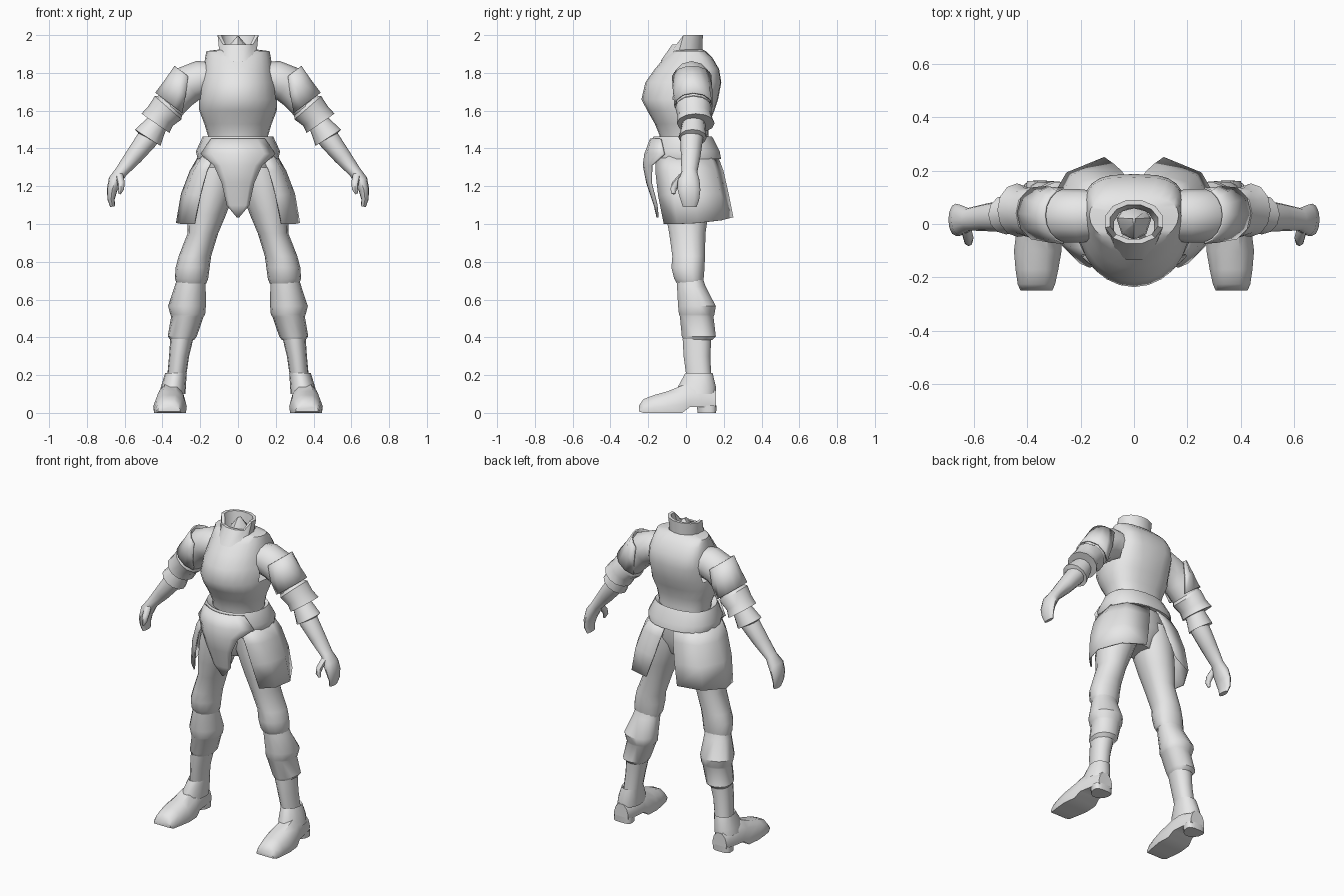
import bpy, bmesh, math
from mathutils import Vector

grey = bpy.data.materials.new("light grey")
grey.diffuse_color = (0.8, 0.8, 0.8, 1)


def finish(name, rows, closed=True, cap=(True, True), mirror=True, thick=0, angle=45, hole=None):
    """Skin rows of points into one smooth-shaded object."""
    bm = bmesh.new()
    grid = [[bm.verts.new(p) for p in row] for row in rows]
    n = len(rows[0])
    for a, b in zip(grid, grid[1:]):
        for i in range(n if closed else n - 1):
            j = (i + 1) % n
            bm.faces.new((a[i], a[j], b[j], b[i]))
    if closed:
        for end, use in zip((grid[0], grid[-1]), cap):
            if use:
                bm.faces.new(end)
    bmesh.ops.recalc_face_normals(bm, faces=bm.faces[:])
    if hole:
        gone = [f for f in bm.faces if hole(f.calc_center_median())]
        bmesh.ops.delete(bm, geom=gone, context='FACES')
    me = bpy.data.meshes.new(name)
    bm.to_mesh(me)
    bm.free()
    me.materials.append(grey)
    ob = bpy.data.objects.new(name, me)
    bpy.context.collection.objects.link(ob)
    if thick:
        s = ob.modifiers.new("thickness", 'SOLIDIFY')
        s.thickness = thick
        s.offset = 0
    if mirror:
        ob.modifiers.new("mirror", 'MIRROR')
    bpy.ops.object.select_all(action='DESELECT')
    bpy.context.view_layer.objects.active = ob
    ob.select_set(True)
    bpy.ops.object.shade_smooth_by_angle(angle=math.radians(angle))
    return ob


def stack(specs, n=14, back=2.0):
    """Level rings from (z, x centre, x radius, y front, y back[, back squareness])."""
    rows = []
    for z, xc, rx, yf, yb, *sq in specs:
        mid, row = (yf + yb) / 2 + 0.02, []
        for i in range(n):
            t = 2 * math.pi * i / n
            c, s = math.cos(t), math.sin(t)
            e = 2 / (sq[0] if sq else back) if s > 0 else 1
            x = math.copysign(abs(c) ** e, c) * rx
            y = s ** e * (yb - mid) if s > 0 else s * (mid - yf)
            row.append((xc + x, mid + y, z))
        rows.append(row)
    return rows


def limb(specs, n=12, arc=None):
    """Rings square to a path from (x, z, y, radius across, radius in y); arc gives half angles."""
    rows = []
    for k, (x, z, y, ru, rv) in enumerate(specs):
        a, b = specs[max(k - 1, 0)], specs[min(k + 1, len(specs) - 1)]
        d = Vector((b[0] - a[0], 0, b[1] - a[1])).normalized()
        u = Vector((-d.z, 0, d.x))
        if arc:
            ts = [-arc[k] + 2 * arc[k] * i / (n - 1) for i in range(n)]
        else:
            ts = [2 * math.pi * i / n for i in range(n)]
        rows.append([Vector((x, y, z)) + u * ru * math.cos(t) + Vector((0, rv * math.sin(t), 0))
                     for t in ts])
    return rows


OPEN = (False, False)

# Breastplate with flat shoulder straps and armholes
finish("torso", stack([
    (1.42, 0, .155, -.135, .12), (1.47, 0, .16, -.14, .118), (1.53, 0, .178, -.165, .122),
    (1.60, 0, .205, -.205, .15), (1.66, 0, .207, -.236, .17), (1.75, 0, .196, -.215, .187, 3.2),
    (1.82, 0, .183, -.165, .175, 3.6), (1.88, 0, .174, -.115, .14, 3.2), (1.915, 0, .167, -.08, .105),
    (1.925, 0, .09, -.07, .085)], n=24, back=2.5), mirror=False, cap=OPEN,
    hole=lambda c: abs(c.x) > .15 and 1.69 < c.z < 1.83 and -.04 < c.y < .1)

# Standing collar, cut low at the front
collar = []
for rx, ry, low in ((.1, .1, True), (.112, .084, False), (.092, .066, False), (.078, .07, True)):
    row = []
    for i in range(12):
        t = 2 * math.pi * (i + .5) / 12
        c, s = math.cos(t), math.sin(t)
        front = max(0, -s)
        z = (1.9 - .04 * front) if low else 2.0 - (.05 if s < -.5 else 0)
        row.append((rx * c, (-.01 - .03 * front if low else .008) + ry * s, z))
    collar.append(row)
finish("collar", collar, cap=OPEN, mirror=False, angle=35)

# Pointed neck stub inside the collar
finish("neck", stack([(1.9, 0, .065, -.06, .06), (1.93, 0, .06, -.055, .06),
                      (1.995, 0, .004, -.004, .004)], n=8), mirror=False, cap=(False, True))

# Belt
finish("belt", stack([
    (1.44, 0, .155, -.14, .11), (1.462, 0, .187, -.175, .14), (1.385, 0, .223, -.205, .18),
    (1.345, 0, .214, -.205, .187), (1.345, 0, .19, -.17, .16)], n=22, back=2.3),
    mirror=False, angle=40, cap=OPEN)

# Front tongue hanging from the belt: (z, half width, y)
tongue = []
for z, w, y in ((1.45, .14, -.185), (1.37, .195, -.215), (1.31, .125, -.223),
                (1.22, .085, -.205), (1.1, .058, -.165), (1.035, .004, -.15)):
    tongue.append([(w * f, y + 2.6 * (w * f) ** 2, z) for f in (-1, -.7, -.35, 0, .35, .7, 1)])
finish("front_tongue", tongue, closed=False, mirror=False, thick=.012)

# Skirt panels, split at the front and at the back
finish("skirt_panel", [
    [(.12, -.155, 1.37), (.18, -.09, 1.37), (.2, .04, 1.37), (.15, .125, 1.37), (.025, .165, 1.36)],
    [(.165, -.16, 1.28), (.232, -.085, 1.28), (.252, .045, 1.28), (.197, .155, 1.28), (.045, .195, 1.28)],
    [(.2, -.145, 1.15), (.275, -.065, 1.16), (.298, .05, 1.16), (.23, .18, 1.16), (.075, .222, 1.16)],
    [(.23, -.115, 1.0), (.3, -.045, 1.0), (.325, .06, 1.005), (.25, .19, 1.02), (.11, .247, 1.035)],
], closed=False, thick=.008)

# Trousers
finish("pelvis", stack([(1.37, 0, .17, -.13, .13), (1.25, 0, .19, -.13, .14),
                        (1.14, 0, .1, -.08, .09)], n=18), mirror=False, cap=(False, True))
finish("leg", stack([
    (1.3, .108, .105, -.13, .135), (1.2, .128, .122, -.13, .14), (1.05, .165, .102, -.11, .12),
    (.95, .186, .081, -.092, .105), (.83, .228, .086, -.075, .102), (.77, .24, .09, -.08, .1),
    (.71, .246, .088, -.065, .095), (.685, .246, .078, -.05, .09)]), cap=OPEN)

# Two-tier greaves and lower shin
finish("greave", stack([
    (.715, .248, .074, -.05, .09), (.67, .253, .082, -.05, .105), (.565, .27, .1, -.045, .16),
    (.52, .266, .092, -.04, .152), (.51, .268, .086, -.035, .147), (.405, .295, .077, -.025, .16),
    (.385, .295, .062, -.015, .14)]), angle=35, cap=OPEN)
finish("shin", stack([(.39, .298, .061, -.02, .135), (.3, .312, .053, -.015, .13),
                      (.19, .325, .05, 0, .135)]), cap=OPEN)

# Boots: ankle shaft, foot and heel
finish("boot_shaft", stack([(.2, .328, .045, .005, .13), (.212, .328, .057, -.005, .142),
                            (.14, .342, .066, -.045, .16), (.1, .347, .069, -.055, .16)]), cap=OPEN)
foot = []
for y, xc, w, zb, zt in ((.16, .35, .05, .03, .12), (.08, .352, .066, .03, .15),
                         (.02, .355, .075, .03, .16), (-.02, .357, .082, 0, .15),
                         (-.1, .36, .089, 0, .117), (-.17, .363, .08, 0, .097),
                         (-.225, .365, .07, 0, .075), (-.248, .365, .06, .008, .04)):
    h = zt - zb
    foot.append([(xc + w * a, y, zb + h * b) for a, b in (
        (-.95, 0), (.95, 0), (1, .3), (.8, .7), (.4, .97), (-.4, .97), (-.8, .7), (-1, .3))])
finish("boot_foot", foot)
finish("boot_heel", stack([(0, .352, .06, .06, .16), (.04, .352, .062, .055, .163)], back=3),
       cap=(True, False))

# Arms from shoulder to elbow, then forearm and hand
finish("upper_arm", limb([
    (.155, 1.765, .03, .095, .095), (.2, 1.765, .03, .1, .1), (.265, 1.74, .03, .102, .1),
    (.31, 1.685, .035, .088, .093), (.36, 1.62, .04, .078, .088), (.4, 1.565, .04, .066, .075)]),
    cap=OPEN)
finish("forearm", limb([
    (.455, 1.485, .032, .054, .058), (.48, 1.45, .03, .057, .06), (.55, 1.36, .025, .047, .052),
    (.62, 1.275, .018, .033, .042), (.65, 1.23, .014, .037, .058), (.667, 1.18, .016, .028, .06),
    (.672, 1.13, .02, .019, .05), (.664, 1.092, .02, .013, .037)]), cap=(False, True))
finish("thumb", limb([(.63, 1.265, -.01, .02, .025), (.62, 1.22, -.05, .02, .024),
                      (.618, 1.185, -.066, .015, .017), (.628, 1.16, -.066, .008, .01)], n=8),
       cap=(False, True))

# Arm armour: outer plate, elbow guard and forearm cuff
finish("arm_plate", limb([(.25, 1.772, .032, .104, .104), (.303, 1.702, .035, .1, .102),
                          (.355, 1.633, .04, .1, .1)], n=9, arc=(1.4, 1.9, 2.4)),
       closed=False, thick=.008)
finish("elbow_guard", limb([
    (.355, 1.635, .04, .075, .085), (.37, 1.615, .04, .094, .097), (.41, 1.572, .045, .083, .09),
    (.437, 1.533, .052, .09, .1), (.437, 1.533, .045, .06, .07)], n=12), angle=35, cap=OPEN)
finish("forearm_cuff", limb([(.43, 1.53, .04, .058, .062), (.478, 1.457, .035, .08, .074),
                             (.479, 1.455, .035, .054, .057)], n=12), angle=35, cap=OPEN)
